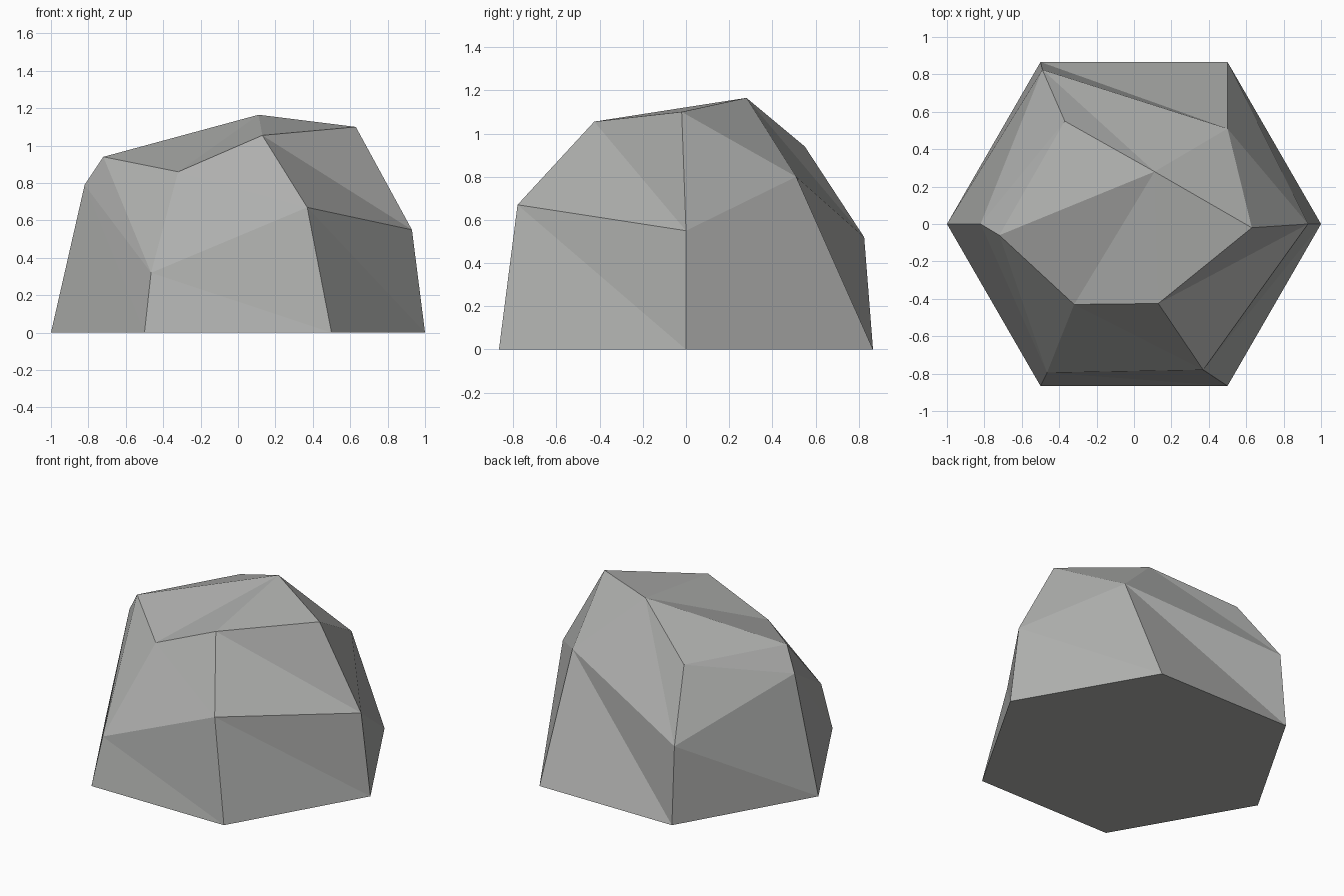
import bpy, bmesh, math

if "Cube" in bpy.data.objects:
    bpy.data.objects.remove(bpy.data.objects["Cube"])

# stone colour
stone = bpy.data.materials.new("grey stone")
stone.diffuse_color = (0.43, 0.435, 0.425, 1)
stone.use_nodes = True
stone.node_tree.nodes["Principled BSDF"].inputs["Base Color"].default_value = stone.diffuse_color

# three six-sided rings, starting at +x and going counter-clockwise
N = 6
base = [(math.cos(i * math.tau / N), math.sin(i * math.tau / N), 0) for i in range(N)]
shoulder = [(0.93, 0, 0.55), (0.5, 0.51, 0.80), (-0.49, 0.825, 0.52),
            (-0.82, 0, 0.79), (-0.465, -0.795, 0.32), (0.37, -0.78, 0.67)]
crown = [(0.63, -0.02, 1.10), (0.11, 0.28, 1.165), (-0.37, 0.55, 0.94),
         (-0.72, -0.06, 0.94), (-0.32, -0.43, 0.86), (0.13, -0.425, 1.055)]

bm = bmesh.new()
rings = [[bm.verts.new(p) for p in ring] for ring in (base, shoulder, crown)]

# flat underside
bm.faces.new(rings[0][::-1])

# faceted sides: two triangles per panel
for low, high in zip(rings, rings[1:]):
    for i in range(N):
        j = (i + 1) % N
        bm.faces.new((low[i], low[j], high[i]))
        bm.faces.new((low[j], high[j], high[i]))

# top facets fan out from the peak
top = rings[2]
for k in range(2, N):
    bm.faces.new((top[1], top[k], top[(k + 1) % N]))

mesh = bpy.data.meshes.new("rock")
bm.to_mesh(mesh)
bm.free()
mesh.materials.append(stone)
rock = bpy.data.objects.new("rock", mesh)
bpy.context.collection.objects.link(rock)
